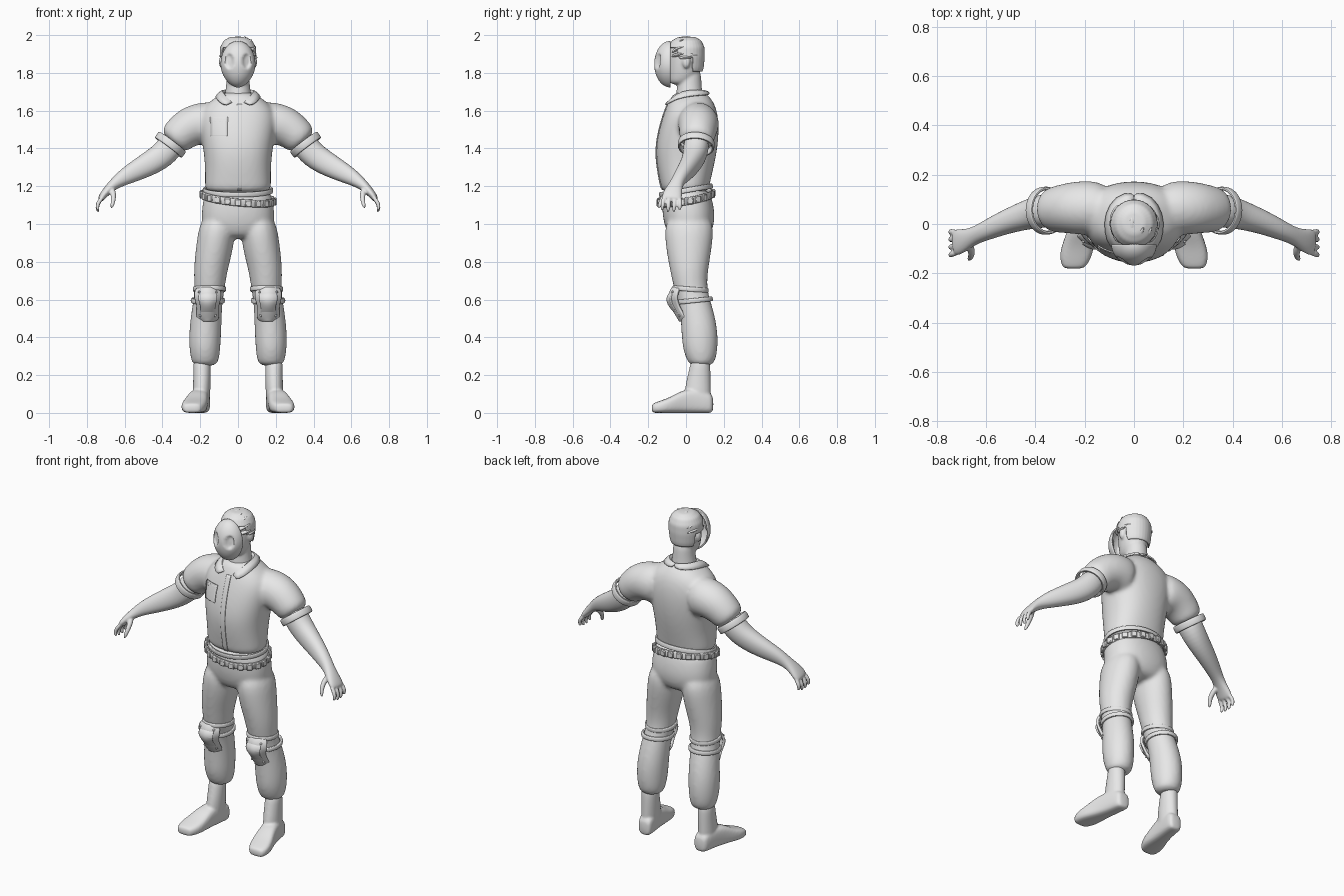
import bpy, bmesh, math, random
from mathutils import Vector, Matrix

cube = bpy.data.objects.get("Cube")
if cube:
    bpy.data.objects.remove(cube, do_unlink=True)
random.seed(4)
X, Y, Z = Vector((1, 0, 0)), Vector((0, 1, 0)), Vector((0, 0, 1))

grey = bpy.data.materials.new("plain_grey")
grey.use_nodes = True
grey.diffuse_color = (0.8, 0.8, 0.8, 1)
grey.node_tree.nodes["Principled BSDF"].inputs["Base Color"].default_value = (0.8, 0.8, 0.8, 1)


def superpoint(angle, a, b, p):
    c, s = math.cos(angle), math.sin(angle)
    return a * math.copysign(abs(c) ** (2 / p), c), b * math.copysign(abs(s) ** (2 / p), s)


def skin_rings(bm, rings, closed=False):
    rows = [[bm.verts.new(co) for co in ring] for ring in rings]
    n = len(rows[0])
    for i in range(len(rows) if closed else len(rows) - 1):
        low, high = rows[i], rows[(i + 1) % len(rows)]
        for k in range(n):
            bm.faces.new((low[k], low[(k + 1) % n], high[(k + 1) % n], high[k]))
    if not closed:
        bm.faces.new(rows[0][::-1])
        bm.faces.new(rows[-1])


def tube(bm, sections, ref=X, axis=None, side=1, p=2, seg=16):
    """Loft of (x, y, z, a, b) sections; a lies along ref."""
    pts = [Vector((s[0] * side, s[1], s[2])) for s in sections]
    rings = []
    for i, s in enumerate(sections):
        t = axis or (pts[min(i + 1, len(pts) - 1)] - pts[max(i - 1, 0)]).normalized()
        u = (ref - t * ref.dot(t)).normalized()
        v = t.cross(u)
        offsets = [superpoint(math.tau * k / seg, s[3], s[4], p) for k in range(seg)]
        rings.append([pts[i] + u * o[0] * 1.025 + v * o[1] * 1.025 for o in offsets])
    skin_rings(bm, rings)


def upright(rows):
    """Turn (z, x, half width, front, back) rows into level sections."""
    return [(x, (f + b) / 2, z, w, (b - f) / 2) for z, x, w, f, b in rows]


def ring(bm, centre, rx, ry, normal, wide, thick, seg=40):
    """Closed flat band around an ellipse."""
    n = Vector(normal).normalized()
    u = (X - n * n.x).normalized()
    v = n.cross(u)
    rings = []
    for i in range(seg):
        a = math.tau * i / seg
        out = u * math.cos(a) + v * math.sin(a)
        mid = Vector(centre) + u * rx * math.cos(a) + v * ry * math.sin(a)
        offs = [superpoint(math.tau * k / 10, thick, wide, 3.5) for k in range(10)]
        rings.append([mid + out * o[0] + n * o[1] for o in offs])
    skin_rings(bm, rings, closed=True)


def ball(bm, centre, size, seg=16):
    m = Matrix.Translation(centre) @ Matrix.Diagonal((*size, 1))
    return bmesh.ops.create_uvsphere(bm, u_segments=seg, v_segments=seg, radius=1, matrix=m)["verts"]


def finish(name, bm, subsurf=0, voxel=0, smooth=0, mirror=False, solid=0, wrap=None, angle=40):
    bmesh.ops.recalc_face_normals(bm, faces=bm.faces)
    mesh = bpy.data.meshes.new(name)
    bm.to_mesh(mesh)
    bm.free()
    mesh.materials.append(grey)
    ob = bpy.data.objects.new(name, mesh)
    bpy.context.collection.objects.link(ob)
    if subsurf:
        ob.modifiers.new("round", 'SUBSURF').levels = subsurf
        ob.modifiers["round"].render_levels = subsurf
    if wrap:
        m = ob.modifiers.new("lay_on", 'SHRINKWRAP')
        m.target, m.wrap_method, m.use_project_y, m.offset = wrap, 'PROJECT', True, 0.003
    if voxel:
        m = ob.modifiers.new("fuse", 'REMESH')
        m.mode, m.voxel_size, m.use_smooth_shade = 'VOXEL', voxel, True
    if smooth:
        m = ob.modifiers.new("relax", 'SMOOTH')
        m.factor, m.iterations = 0.5, smooth
    if solid:
        m = ob.modifiers.new("thickness", 'SOLIDIFY')
        m.thickness, m.offset = solid, 0
    if mirror:
        m = ob.modifiers.new("other_side", 'MIRROR')
        m.use_mirror_merge = False
    bpy.ops.object.select_all(action='DESELECT')
    ob.select_set(True)
    bpy.context.view_layer.objects.active = ob
    if voxel:
        bpy.ops.object.shade_smooth()
    else:
        bpy.ops.object.shade_smooth_by_angle(angle=math.radians(angle))
    return ob


# Shirt: body and both sleeves fused
bm = bmesh.new()
tube(bm, upright([(1.16, 0, .172, -.125, .115), (1.2, 0, .175, -.132, .122), (1.3, 0, .172, -.152, .146),
                  (1.4, 0, .183, -.16, .166), (1.5, 0, .2, -.142, .174), (1.58, 0, .205, -.118, .168),
                  (1.64, 0, .165, -.095, .15), (1.68, 0, .1, -.075, .118), (1.7, 0, .08, -.05, .1)]), axis=Z, p=2.3)
for s in (1, -1):
    tube(bm, [(.1, .06, 1.52, .1, .12), (.18, .065, 1.535, .112, .115), (.25, .066, 1.52, .105, .108),
              (.31, .06, 1.475, .095, .095), (.355, .055, 1.425, .085, .084)], ref=Y, side=s)
shirt = finish("shirt", bm, 2, voxel=.011, smooth=8)

# Rolled sleeve cuffs
bm = bmesh.new()
ring(bm, (.358, .054, 1.42), .083, .09, (.6, -.05, -.8), .021, .008)
finish("sleeve_cuffs", bm, 1, mirror=True)

# Collar: half of a folded strip, mirrored
bm = bmesh.new()
rows = [((0, .1, 1.715), (0, .13, 1.685)), ((.055, .085, 1.718), (.075, .115, 1.685)),
        ((.083, .035, 1.722), (.118, .04, 1.68)), ((.08, -.025, 1.712), (.118, -.035, 1.668)),
        ((.06, -.065, 1.685), (.1, -.09, 1.645)), ((.03, -.09, 1.655), (.06, -.118, 1.622))]
strip = [[bm.verts.new(p) for p in ((r[0][0] * .85, r[0][1] * .85, r[0][2] - .04), *r)] for r in rows]
for a, b in zip(strip, strip[1:]):
    for k in (0, 1):
        bm.faces.new((a[k], a[k + 1], b[k + 1], b[k]))
finish("collar", bm, 1, solid=.008, mirror=True)

# Button strip and breast pocket laid onto the shirt
for name, x0, x1, z0, z1 in (("button_strip", -.006, .022, 1.18, 1.635), ("breast_pocket", -.145, -.055, 1.465, 1.555),
                             ("pocket_flap", -.147, -.053, 1.54, 1.565)):
    bm = bmesh.new()
    m = Matrix.Translation(((x0 + x1) / 2, -.3, (z0 + z1) / 2)) @ Matrix.Rotation(math.pi / 2, 4, 'X')
    bmesh.ops.create_grid(bm, x_segments=6, y_segments=30, size=.5,
                          matrix=m @ Matrix.Diagonal((x1 - x0, z1 - z0, 1, 1)))
    finish(name, bm, wrap=shirt, solid=.005)

# Trousers: hips and both legs fused
bm = bmesh.new()
tube(bm, upright([(1.2, 0, .168, -.12, .115), (1.12, 0, .185, -.127, .142), (1.03, 0, .195, -.123, .155),
                  (.95, 0, .18, -.1, .135), (.92, 0, .1, -.06, .09)]), axis=Z, p=2.3)
for s in (1, -1):
    tube(bm, upright([(1.06, .105, .09, -.115, .15), (.9, .118, .102, -.112, .142), (.75, .147, .089, -.083, .114),
                      (.65, .15, .078, -.062, .11), (.57, .163, .078, -.035, .138), (.45, .173, .085, -.024, .167),
                      (.35, .176, .083, -.02, .168), (.29, .175, .075, .0, .16), (.255, .175, .064, .018, .142),
                      (.25, .175, .03, .05, .11)]), axis=Z, side=s)
finish("trousers", bm, 2, voxel=.011, smooth=6)

# Boots: shaft fused with a turned-out foot
bm = bmesh.new()
tube(bm, upright([(.3, .192, .045, .03, .125), (.22, .19, .046, .015, .13), (.14, .192, .046, -.005, .13),
                  (.06, .195, .046, -.01, .132), (.04, .195, .03, 0, .11)]), axis=Z)
tube(bm, [(.188, .146, .045, .036, .045), (.19, .12, .055, .045, .055), (.2, .05, .065, .048, .065),
          (.213, -.02, .06, .054, .06), (.226, -.08, .042, .064, .042), (.236, -.13, .033, .066, .033),
          (.243, -.17, .026, .05, .026), (.245, -.182, .024, .035, .02)], axis=-Y, p=3.2)
finish("boots", bm, 2, voxel=.007, smooth=4, mirror=True)

# Bare arms with palm, fingers and thumb fused
bm = bmesh.new()
tube(bm, [(.32, .06, 1.46, .07, .07), (.385, .05, 1.375, .066, .07), (.45, .032, 1.33, .056, .066),
          (.53, .004, 1.287, .047, .056), (.6, -.027, 1.25, .039, .044), (.648, -.048, 1.218, .034, .031),
          (.685, -.064, 1.185, .044, .024), (.715, -.074, 1.15, .054, .02), (.732, -.078, 1.125, .05, .015)],
     ref=Y, p=2.2)
for k in range(4):
    y, drop = -.03 - .031 * k, (.012, 0, 0, .01)[k]
    tube(bm, [(.71, y * .8 - .015, 1.15, .012, .012), (.738, y, 1.118, .0125, .0125),
              (.747, y - .002, 1.085 + drop / 2, .011, .011), (.738, y - .004, 1.06 + drop, .008, .008)], ref=Y, seg=8)
tube(bm, [(.67, -.075, 1.19, .018, .018), (.658, -.11, 1.155, .016, .016), (.66, -.134, 1.12, .013, .013),
          (.672, -.146, 1.08, .009, .009)], ref=X, seg=8)
finish("arms", bm, 2, voxel=.0055, smooth=3, mirror=True)

# Neck and head
head = upright([(1.735, 0, .045, -.085, .02), (1.77, 0, .066, -.092, .062), (1.82, 0, .08, -.093, .08),
                (1.88, 0, .086, -.092, .086), (1.93, 0, .084, -.088, .085), (1.965, 0, .067, -.068, .07),
                (1.985, 0, .035, -.035, .04)])
bm = bmesh.new()
tube(bm, head, axis=Z)
tube(bm, upright([(1.6, 0, .085, -.06, .1), (1.7, 0, .066, -.05, .084), (1.76, 0, .06, -.045, .082),
                  (1.83, 0, .06, -.04, .075)]), axis=Z)
for s in (1, -1):
    ball(bm, (s * .088, .002, 1.858), (.013, .021, .034))
finish("head", bm, 2, voxel=.007, smooth=3)

# Hair: a cap over crown and nape with swept-back locks
bm = bmesh.new()
tube(bm, [(x, y + .002, z + .004, a * 1.07, b * 1.07) for x, y, z, a, b in head], axis=Z, seg=32)
bmesh.ops.subdivide_edges(bm, edges=bm.edges[:], cuts=2, use_grid_fill=True)
low = [f for f in bm.faces if (c := f.calc_center_median()).z < (1.81 if c.y > .035 else 1.875 if c.y > -.045 else 1.935)]
bmesh.ops.delete(bm, geom=low, context='FACES')
finish("hair_cap", bm, 1, solid=.006, angle=60)
bm = bmesh.new()
for row, start in enumerate((.65, 1.15, 1.65)):
    for k in range(8):
        phi = math.radians(-74 + 21 * k + row % 2 * 8 + random.uniform(-5, 5))
        path = []
        for step, width in enumerate((.007, .015, .014, .009, .002)):
            t = start + step * .2
            lift = 1 + .02 * step * (step > 2) - .02 * (step == 0)
            r = math.sin(t) * lift
            path.append((.091 * r * math.sin(phi + .08 * step * (1 - row)), -.094 * math.cos(t) * lift,
                         1.872 + .113 * r * math.cos(phi), width, width * .7))
        tube(bm, path, ref=X, seg=8)
finish("hair_locks", bm, 1, angle=60)

# Face mask: half egg with two pressed-in eye hollows
bm = bmesh.new()
ball(bm, (0, 0, 0), (1, 1, 1), 64)
bmesh.ops.delete(bm, geom=[v for v in bm.verts if v.co.y > .02], context='VERTS')
for v in bm.verts:
    x, y, z = v.co
    taper = 1 + .16 * min(z, 0) * abs(z)
    v.co = (x * .088 * taper, -.083 + y * .081, 1.846 + z * .119)
    d = ((abs(v.co.x) - .044) / .024) ** 2 + ((v.co.z - 1.862) / .042) ** 2
    if y < -.1:
        v.co.y += .017 * max(0, 1 - d * d)
finish("face_mask", bm, solid=.008, angle=60)

# Belts: thin waistband and a sagging belt with pouches
bm = bmesh.new()
ring(bm, (0, 0, 1.178), .18, .138, (0, -.17, 1), .014, .007)
finish("waistband", bm, 1)
tilt = (.1, -.17, 1)
bm = bmesh.new()
ring(bm, (0, -.002, 1.138), .19, .145, tilt, .021, .007)
finish("belt", bm, 1)
bm = bmesh.new()
for k in range(22):
    a = math.tau * (k + .5) / 22
    x, y = .196 * math.cos(a), .15 * math.sin(a)
    turn = math.atan2(math.sin(a) / .15, math.cos(a) / .196)
    m = Matrix.Translation((x, y, 1.138 - .1 * x + .17 * y)) @ Matrix.Rotation(turn, 4, 'Z')
    bmesh.ops.create_cube(bm, size=1, matrix=m @ Matrix.Diagonal((.014, .034, .036, 1)))
bmesh.ops.bevel(bm, geom=bm.edges[:], offset=.004, segments=1, affect='EDGES')
finish("belt_pouches", bm)

# Knee pads: waisted curved plate, raised centre, rivets and straps
for name, scale, push in (("knee_pads", 1, 0), ("knee_pad_caps", .68, .01)):
    bm = bmesh.new()
    rows = []
    for z, w, y in ((.662, .05, -.07), (.645, .066, -.082), (.61, .068, -.09), (.57, .052, -.08),
                    (.53, .054, -.058), (.505, .056, -.042), (.488, .04, -.032)):
        rows.append([bm.verts.new((.16 + w * scale * k / 3, y - push + .04 * (scale * k / 3) ** 2,
                                   .577 + (z - .577) * scale)) for k in range(-3, 4)])
    for a, b in zip(rows, rows[1:]):
        for k in range(6):
            bm.faces.new((a[k], a[k + 1], b[k + 1], b[k]))
    finish(name, bm, 2, solid=.014, mirror=True)
bm = bmesh.new()
for x, z, y in ((-.045, .64, -.07), (.045, .64, -.07), (-.04, .515, -.036), (.04, .515, -.036)):
    ball(bm, (.16 + x, y, z), (.007, .007, .007), 8)
finish("knee_pad_rivets", bm, mirror=True)
bm = bmesh.new()
ring(bm, (.151, .024, .655), .081, .089, (0, .08, 1), .013, .008)
ring(bm, (.16, .045, .595), .083, .09, (0, -.1, 1), .013, .008)
finish("knee_straps", bm, 1, mirror=True)
